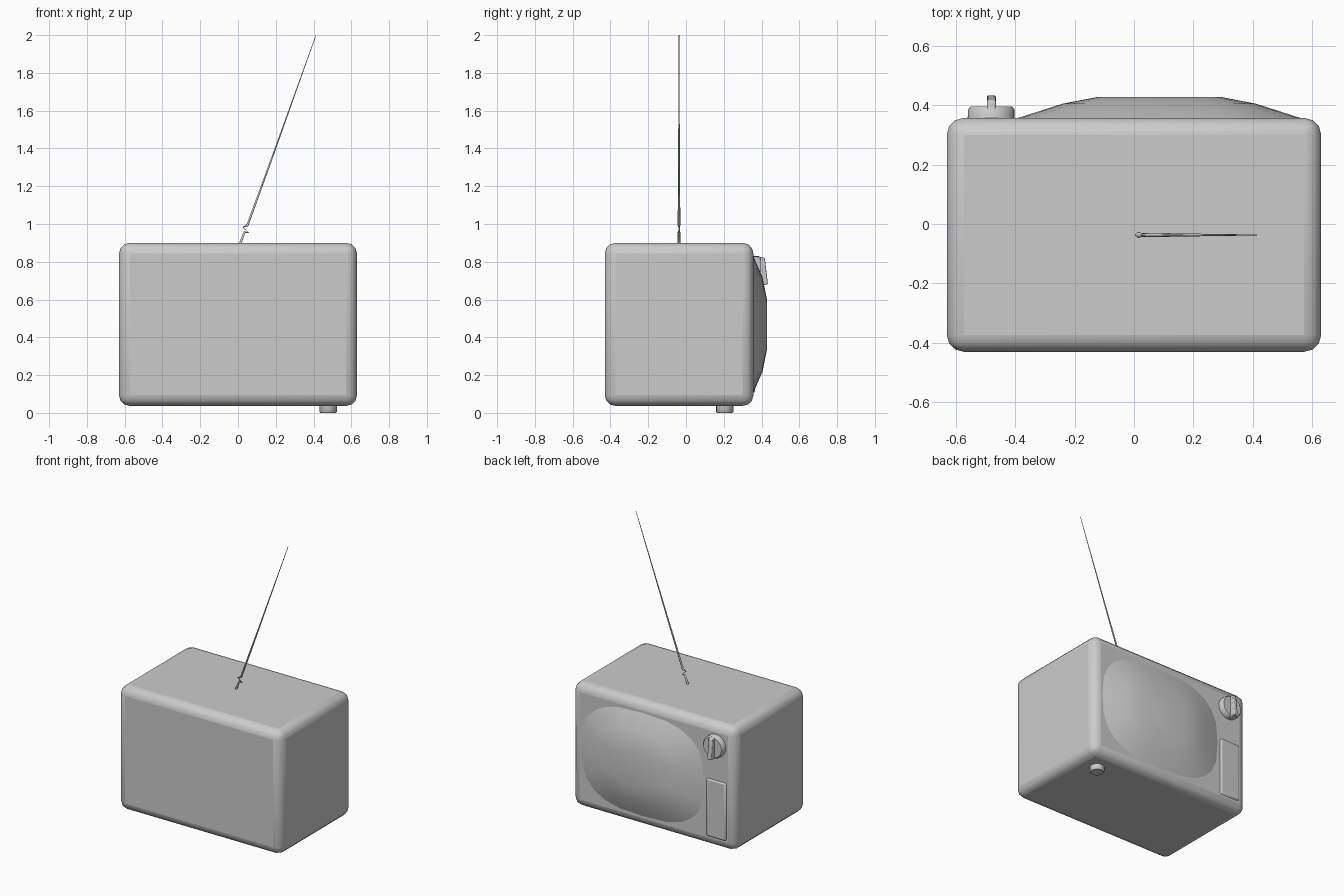
import bpy, bmesh, math
from mathutils import Vector, Matrix

if "Cube" in bpy.data.objects:
    bpy.data.objects.remove(bpy.data.objects["Cube"])


def finish(name, bm, bevel=0, segments=2, angle=40):
    bmesh.ops.recalc_face_normals(bm, faces=bm.faces)
    me = bpy.data.meshes.new(name)
    bm.to_mesh(me)
    bm.free()
    ob = bpy.data.objects.new(name, me)
    bpy.context.collection.objects.link(ob)
    if bevel:
        m = ob.modifiers.new("Bevel", "BEVEL")
        m.width, m.segments = bevel, segments
        m.limit_method, m.angle_limit = "ANGLE", math.radians(40)
    bpy.ops.object.select_all(action="DESELECT")
    ob.select_set(True)
    bpy.context.view_layer.objects.active = ob
    bpy.ops.object.shade_smooth_by_angle(angle=math.radians(angle))
    return ob


def loft(name, rings, **kw):
    """Closed solid through rings that have the same point count."""
    bm = bmesh.new()
    vs = [[bm.verts.new(p) for p in ring] for ring in rings]
    n = len(vs[0])
    for a, b in zip(vs, vs[1:]):
        for i in range(n):
            j = (i + 1) % n
            bm.faces.new((a[i], a[j], b[j], b[i]))
    bm.faces.new(vs[0])
    bm.faces.new(vs[-1])
    return finish(name, bm, **kw)


def box(x0, x1, y0, y1, z0, z1):
    return [[(x, y, z) for x, z in ((x0, z0), (x1, z0), (x1, z1), (x0, z1))]
            for y in (y0, y1)]


def oval(cx, cz, rx, rz, y, n=24, power=2.0):
    pts = []
    for i in range(n):
        t = 2 * math.pi * i / n
        c, s = math.cos(t), math.sin(t)
        pts.append((cx + rx * math.copysign(abs(c) ** (2 / power), c), y,
                    cz + rz * math.copysign(abs(s) ** (2 / power), s)))
    return pts


# Cabinet with rounded edges
loft("cabinet", box(-0.63, 0.63, -0.43, 0.357, 0.037, 0.90), bevel=0.057, segments=3)

# Bulging picture tube
loft("screen", [oval(0.085, 0.468, rx, rz, y, power=2.8) for rx, rz, y in
                ((0.478, 0.363, 0.34), (0.475, 0.36, 0.357),
                 (0.325, 0.25, 0.405), (0.205, 0.135, 0.428))])

# Control panel below the dial
loft("control_panel", box(-0.563, -0.410, 0.34, 0.366, 0.105, 0.51), bevel=0.012)

# Dial: round base and a tapered grip
kx, kz = -0.48, 0.752
loft("dial_base", [oval(kx, kz, r, r, y) for r, y in
                   ((0.078, 0.34), (0.078, 0.385), (0.070, 0.395))])
grip = [(0.37, 0.672), (0.434, 0.680), (0.417, 0.822), (0.37, 0.83)]
loft("dial_grip", [[(kx + dx, y, z) for y, z in grip] for dx in (-0.015, 0.015)],
     bevel=0.006)

# Single foot
loft("foot", [[(0.477 + r * math.cos(i * math.pi / 8),
                0.205 + r * math.sin(i * math.pi / 8), z) for i in range(16)]
              for r, z in ((0.041, 0.0), (0.046, 0.006), (0.046, 0.05))])

# Aerial with a kinked joint near its base, tapering to the tip
cu = bpy.data.curves.new("aerial", "CURVE")
cu.dimensions = "3D"
cu.bevel_depth = 0.008
cu.bevel_resolution = 1
cu.use_fill_caps = True
path = [(0.005, 0.88, 1), (0.035, 0.958, 0.9), (0.056, 0.955, 0.5),
        (0.026, 0.983, 0.5), (0.050, 0.993, 0.9), (0.18, 1.35, 0.6), (0.413, 2.0, 0.2)]
sp = cu.splines.new("POLY")
sp.points.add(len(path) - 1)
for p, (x, z, r) in zip(sp.points, path):
    p.co = (x, -0.037, z, 1)
    p.radius = r
bpy.context.collection.objects.link(bpy.data.objects.new("aerial", cu))
